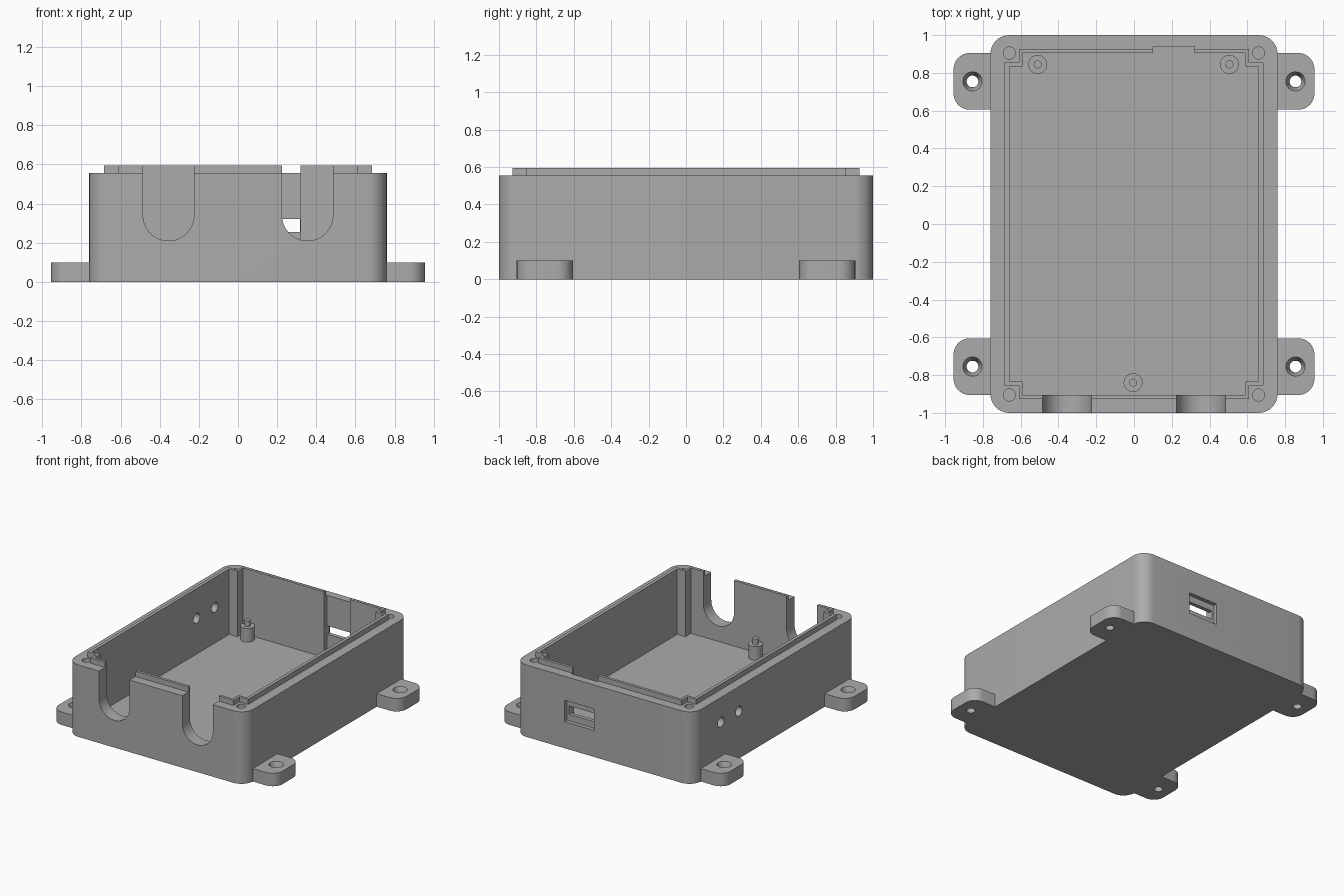
import bpy
import bmesh
from math import pi, cos, sin, radians
from mathutils import Matrix, Vector

cube = bpy.data.objects.get("Cube")
if cube:
    bpy.data.objects.remove(cube, do_unlink=True)

grey = bpy.data.materials.new("plastic_grey")
grey.use_nodes = True
colour = (0.41, 0.41, 0.41, 1)
grey.diffuse_color = colour
grey.node_tree.nodes["Principled BSDF"].inputs["Base Color"].default_value = colour


def make_object(name, bm):
    bmesh.ops.recalc_face_normals(bm, faces=bm.faces)
    mesh = bpy.data.meshes.new(name)
    bm.to_mesh(mesh)
    bm.free()
    mesh.materials.append(grey)
    obj = bpy.data.objects.new(name, mesh)
    bpy.context.collection.objects.link(obj)
    return obj


def prism(name, points, z0, z1):
    """Extrude a flat outline from z0 to z1."""
    bm = bmesh.new()
    face = bm.faces.new([bm.verts.new((x, y, z0)) for x, y in points])
    out = bmesh.ops.extrude_face_region(bm, geom=[face])
    verts = [v for v in out["geom"] if isinstance(v, bmesh.types.BMVert)]
    bmesh.ops.translate(bm, verts=verts, vec=(0, 0, z1 - z0))
    return make_object(name, bm)


def rounded(x0, x1, y0, y1, r, steps=10):
    """Rectangle outline with round corners."""
    points = []
    corners = [(x1 - r, y1 - r), (x0 + r, y1 - r), (x0 + r, y0 + r), (x1 - r, y0 + r)]
    for i, (cx, cy) in enumerate(corners):
        for k in range(steps + 1):
            a = pi / 2 * (i + k / steps)
            points.append((cx + r * cos(a), cy + r * sin(a)))
    return points


def notched(hx, hy, nx, ny):
    """Rectangle outline with square corners taken out."""
    return [(hx, -ny), (hx, ny), (nx, ny), (nx, hy), (-nx, hy), (-nx, ny),
            (-hx, ny), (-hx, -ny), (-nx, -ny), (-nx, -hy), (nx, -hy), (nx, -ny)]


def block(name, x0, x1, y0, y1, z0, z1):
    return prism(name, [(x0, y0), (x1, y0), (x1, y1), (x0, y1)], z0, z1)


def cylinder(name, start, end, r0, r1=None, segments=32):
    start, end = Vector(start), Vector(end)
    axis = end - start
    bm = bmesh.new()
    turn = axis.to_track_quat("Z", "Y").to_matrix().to_4x4()
    bmesh.ops.create_cone(bm, cap_ends=True, segments=segments, radius1=r0,
                          radius2=r0 if r1 is None else r1, depth=axis.length,
                          matrix=Matrix.Translation((start + end) / 2) @ turn)
    return make_object(name, bm)


def combine(target, tool, operation="DIFFERENCE"):
    """Apply a boolean and remove the tool."""
    mod = target.modifiers.new("boolean", "BOOLEAN")
    mod.operation, mod.solver, mod.object = operation, "EXACT", tool
    graph = bpy.context.evaluated_depsgraph_get()
    mesh = bpy.data.meshes.new_from_object(target.evaluated_get(graph))
    target.modifiers.clear()
    target.data = mesh
    bpy.data.objects.remove(tool, do_unlink=True)


parts = []
SIDES = (-1, 1)
FLOOR, RIM, LIP = 0.09, 0.555, 0.595

# Case shell with raised lip and hollow interior
case = prism("case", rounded(-0.76, 0.76, -1, 1, 0.1), 0, RIM)
combine(case, prism("lip", notched(0.685, 0.927, 0.61, 0.855), 0.3, LIP), "UNION")
combine(case, prism("cavity", notched(0.66, 0.905, 0.59, 0.835), FLOOR, 0.8))
parts.append(case)

# Blind screw holes in the corner posts
for sx in SIDES:
    for sy in SIDES:
        x, y = sx * 0.66, sy * 0.905
        combine(case, cylinder("screw_hole", (x, y, 0.2), (x, y, 0.8), 0.032))

# Two round-bottomed cable slots in the front wall
for sx in SIDES:
    outline = [(0.13 * cos(a), -0.13 * sin(a)) for a in (pi * k / 24 for k in range(25))]
    slot = prism("slot", outline + [(-0.13, 0.5), (0.13, 0.5)], 0, 0.32)
    slot.data.transform(Matrix.Translation((sx * 0.355, -0.8, 0.34))
                        @ Matrix.Rotation(radians(90), 4, "X"))
    combine(case, slot)

# Socket pocket and window in the back wall
combine(case, block("pocket", 0.1, 0.32, 0.8, 0.94, FLOOR, 0.8))
combine(case, block("window", 0.102, 0.318, 0.9, 1.1, 0.255, 0.32))
combine(case, block("window_recess", 0.085, 0.335, 0.97, 1.1, 0.205, 0.37))

# Pair of round holes in the right wall
for y in (0.44, 0.66):
    combine(case, cylinder("wall_hole", (-0.9, y, 0.365), (-0.5, y, 0.365), 0.038))

# Board standoffs with locating pins
for i, (x, y) in enumerate([(-0.51, 0.845), (0.505, 0.845), (-0.005, -0.84)], 1):
    post = cylinder(f"standoff_{i}", (x, y, FLOOR - 0.02), (x, y, 0.195), 0.05)
    combine(post, cylinder("pin", (x, y, 0.15), (x, y, 0.24), 0.021), "UNION")
    parts.append(post)

# Mounting feet with countersunk holes
for sx, side in ((1, "left"), (-1, "right")):
    for sy, end in ((-1, "front"), (1, "back")):
        x, y = sx * 0.855, sy * 0.755
        x0, x1 = sorted((sx * 0.955, sx * 0.555))
        foot = prism(f"{end}_{side}_foot", rounded(x0, x1, y - 0.15, y + 0.15, 0.085), 0, 0.1)
        x0, x1 = sorted((sx * 0.4, sx * 0.72))
        combine(foot, block("trim", x0, x1, y - 0.3, y + 0.3, -0.1, 0.3))
        combine(foot, cylinder("bore", (x, y, -0.1), (x, y, 0.3), 0.031))
        combine(foot, cylinder("countersink", (x, y, 0.05), (x, y, 0.102), 0.031, 0.052))
        parts.append(foot)

# Smooth round surfaces, keep edges sharp
bpy.ops.object.select_all(action="DESELECT")
for obj in parts:
    obj.select_set(True)
bpy.context.view_layer.objects.active = case
bpy.ops.object.shade_smooth_by_angle(angle=radians(30))
